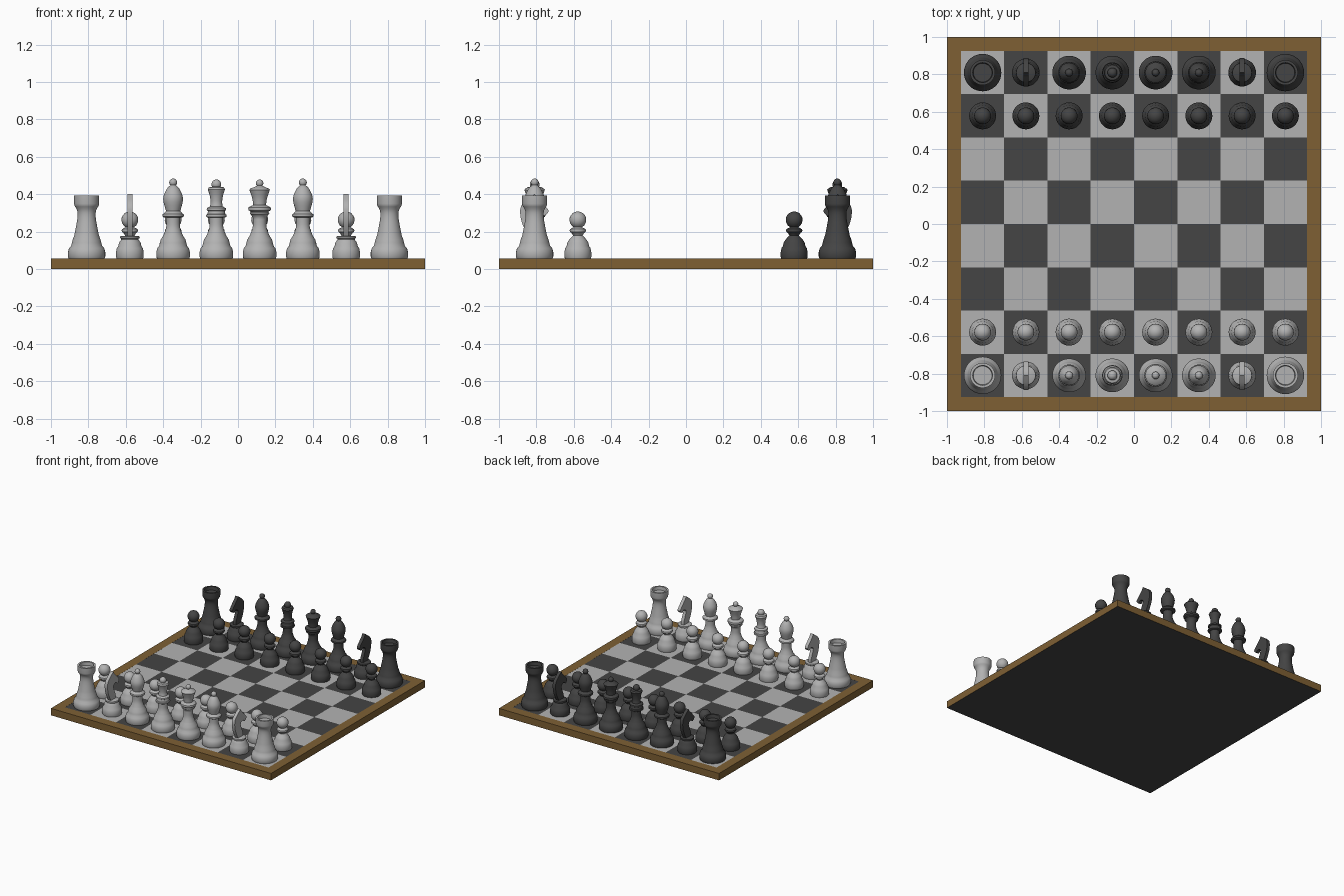
import bpy, bmesh
from math import sin, cos, radians, tau

if "Cube" in bpy.data.objects:
    bpy.data.objects.remove(bpy.data.objects["Cube"])

def material(name, rgb):
    m = bpy.data.materials.new(name)
    m.diffuse_color = (*rgb, 1)
    m.use_nodes = True
    m.node_tree.nodes["Principled BSDF"].inputs["Base Color"].default_value = m.diffuse_color
    return m

brown = material("brown_wood", (0.21, 0.117, 0.034))
dark = material("dark_wood", (0.058, 0.058, 0.058))
light = material("light_wood", (0.45, 0.45, 0.45))
TOP = 0.057
EDGE = 0.925

def finish(bm, name, mats, smooth=False):
    bmesh.ops.recalc_face_normals(bm, faces=bm.faces)
    me = bpy.data.meshes.new(name)
    bm.to_mesh(me)
    bm.free()
    for m in mats:
        me.materials.append(m)
    if smooth:
        me.shade_smooth()
        me.set_sharp_from_angle(angle=radians(35))
    ob = bpy.data.objects.new(name, me)
    bpy.context.collection.objects.link(ob)
    return ob

def ball(cz, r, start=-60, end=90, steps=8):
    """Arc of (radius, z) points between two latitudes."""
    angs = [radians(start + (end - start) * i / steps) for i in range(steps + 1)]
    return [(max(r * cos(a), 0), cz + r * sin(a)) for a in angs]

def ring(z, r, h):
    """Rounded collar of radius r and height h."""
    return [(r - h * .4 + h * .4 * cos(a), z + h / 2 * sin(a))
            for a in map(radians, (-90, -40, 0, 40, 90))]

def curve(points, steps=4):
    """Smooth curve through a few points."""
    p = [points[0], *points, points[-1]]
    out = []
    for a, b, c, d in zip(p, p[1:], p[2:], p[3:]):
        for k in range(steps):
            t = k / steps
            out.append(tuple(.5 * (2 * q + (r - o) * t + (2 * o - 5 * q + 4 * r - s) * t * t
                                   + (3 * q - o - 3 * r + s) * t ** 3)
                             for o, q, r, s in zip(a, b, c, d)))
    return out + [points[-1]]

def foot(r, top):
    """Rounded base disc with a stepped shoulder."""
    return [(0, TOP), (r * .96, TOP), (r, TOP + .01), (r, .09), (r * .94, .112),
            (r * .83, .123), (r * .79, .14), (top, .158)]

def lathe(bm, profile, segments=36):
    vs = [bm.verts.new((r, 0, z)) for r, z in profile]
    es = [bm.edges.new(p) for p in zip(vs, vs[1:])]
    bmesh.ops.spin(bm, geom=vs + es, cent=(0, 0, 0), axis=(0, 0, 1),
                   angle=tau, steps=segments, use_duplicate=False)
    bmesh.ops.remove_doubles(bm, verts=bm.verts, dist=1e-5)

# turned profiles of the pieces
tall = foot(.09, .066) + curve([(.052, .18), (.037, .225), (.036, .275)])
pawn = foot(.072, .046) + [(.025, .18)] + ring(.206, .044, .022) + ball(.263, .045)
rook = foot(.1, .074) + curve([(.066, .18), (.05, .265), (.05, .31), (.065, .34)])
rook += [(.067, .35), (.067, .393), (.053, .393), (.05, .365), (0, .365)]
bishop = tall + ring(.287, .058, .02)
bishop += curve([(.038, .31), (.053, .375), (.036, .425), (.014, .449)]) + ball(.463, .021, -45)
king = tall + ring(.285, .055, .018) + ring(.32, .052, .018)
king += curve([(.034, .335), (.031, .36), (.036, .395), (.046, .425)])
king += [(.04, .437), (.018, .441)] + ball(.453, .026, -30)
queen = tall + ring(.298, .052, .014) + ring(.322, .061, .026)
queen += curve([(.034, .342), (.04, .38), (.055, .424)])
queen += [(.05, .43), (.03, .438), (.014, .446)] + ball(.459, .02, -45)
knight = foot(.074, .046) + ring(.17, .053, .014) + [(0, .177)]
PROFILES = dict(pawn=pawn, rook=rook, bishop=bishop, king=king, queen=queen, knight=knight)

# horse head outline (forward, z): curved mane, then face and throat
horse = curve([(-.03, .17), (-.07, .255), (-.071, .34), (0, .402)])
horse += curve([(.012, .381), (.058, .335), (.075, .308), (.052, .286), (.03, .301),
                (0, .28), (.028, .205), (.03, .17)], 3)

def piece(kind, x, y, side, mats):
    bm = bmesh.new()
    lathe(bm, PROFILES[kind])
    if kind == "knight":
        f = bm.faces.new([bm.verts.new((-.013, p, z)) for p, z in horse])
        out = bmesh.ops.extrude_face_region(bm, geom=[f], use_keep_orig=True)
        bmesh.ops.translate(bm, vec=(.026, 0, 0),
                            verts=[v for v in out["geom"] if isinstance(v, bmesh.types.BMVert)])
    ob = finish(bm, f"{side}_{kind}", mats, smooth=True)
    ob.location = (x, y, 0)
    if side == "dark":
        ob.rotation_euler.z = tau / 2

# board frame: brown rim and walls, dark underside
bm = bmesh.new()
loops = [[bm.verts.new((sx * r, sy * r, z)) for sx, sy in ((-1, -1), (1, -1), (1, 1), (-1, 1))]
         for r, z in ((1, 0), (1, TOP), (EDGE, TOP), (EDGE, TOP - .002))]
for a, b in zip(loops, loops[1:]):
    for i in range(4):
        bm.faces.new((a[i], a[i - 1], b[i - 1], b[i]))
bm.faces.new(loops[0]).material_index = 1
finish(bm, "board_frame", [brown, dark])

# chequered playing surface
bm = bmesh.new()
bmesh.ops.create_grid(bm, x_segments=8, y_segments=8, size=EDGE)
cell = EDGE / 4
for f in bm.faces:
    c = f.calc_center_median()
    f.material_index = (int((c.x + EDGE) // cell) + int((c.y + EDGE) // cell)) % 2
board = finish(bm, "board_squares", [dark, light])
board.location.z = TOP - .0005

# pieces in starting order
ORDER = ["rook", "knight", "bishop", "king", "queen", "bishop", "knight", "rook"]
for side, s, mats in (("light", -1, [light]), ("dark", 1, [dark])):
    for i, kind in enumerate(ORDER):
        x = (i - 3.5) * cell
        piece(kind, x, s * 3.5 * cell, side, mats)
        piece("pawn", x, s * 2.5 * cell, side, mats)
